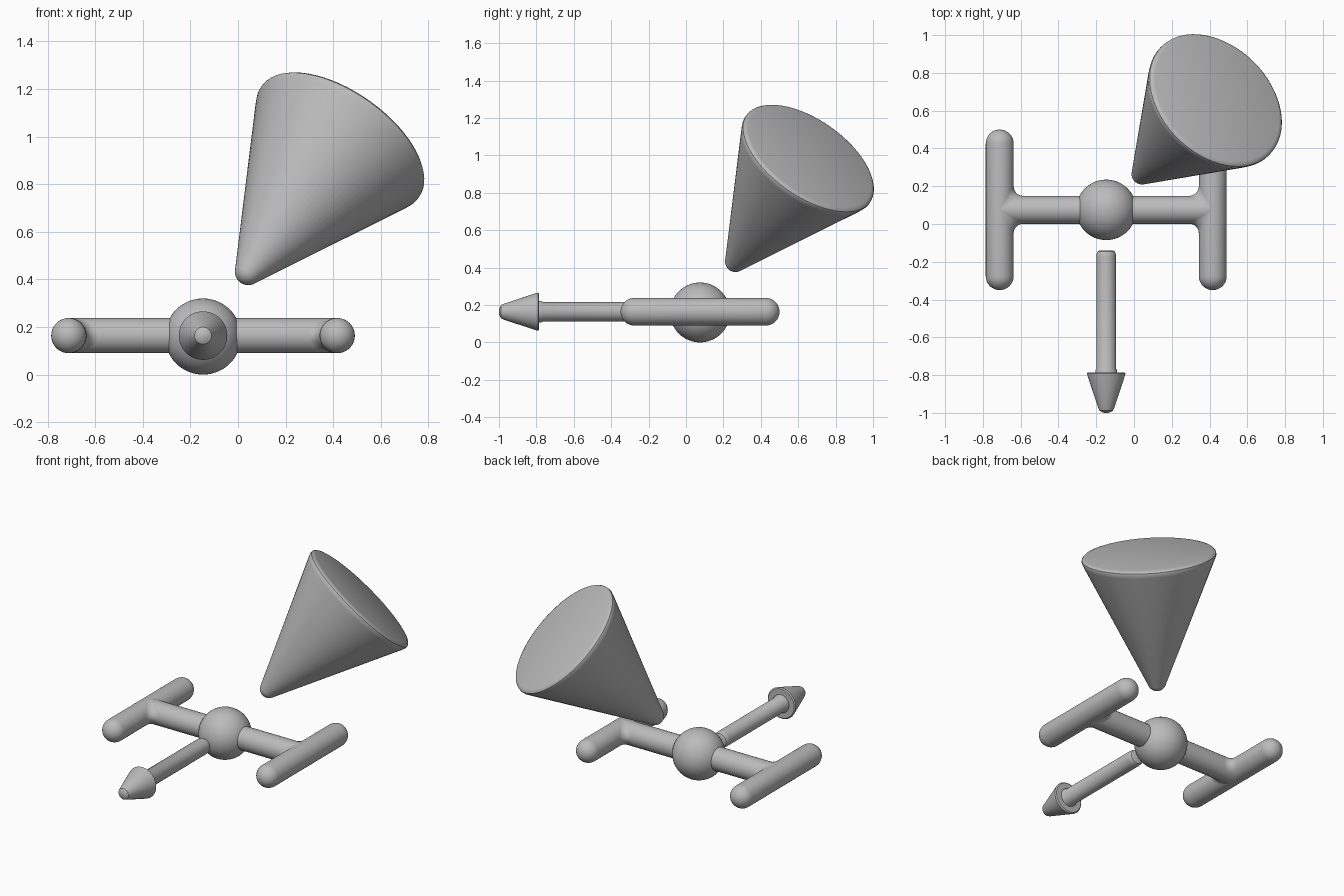
import bpy, bmesh
from math import sin, cos, pi, radians
from mathutils import Vector

if "Cube" in bpy.data.objects:
    bpy.data.objects.remove(bpy.data.objects["Cube"])

CX, CY, CZ = -0.147, 0.075, 0.164     # middle of the ball
R = 0.074                             # tube radius
grey = bpy.data.materials.new("grey")
grey.diffuse_color = (0.5, 0.5, 0.5, 1)
grey.use_nodes = True
grey.node_tree.nodes["Principled BSDF"].inputs["Base Color"].default_value = grey.diffuse_color


def finish(name, bm, angle=35):
    bmesh.ops.recalc_face_normals(bm, faces=bm.faces[:])
    me = bpy.data.meshes.new(name)
    bm.to_mesh(me)
    bm.free()
    me.materials.append(grey)
    ob = bpy.data.objects.new(name, me)
    bpy.context.collection.objects.link(ob)
    bpy.ops.object.select_all(action='DESELECT')
    ob.select_set(True)
    bpy.context.view_layer.objects.active = ob
    bpy.ops.object.shade_smooth_by_angle(angle=radians(angle))
    return ob


def lathe(name, profile, origin, axis, n=48):
    """Revolve (radius, distance) points about an axis."""
    bm = bmesh.new()
    rings = []
    for r, s in profile:
        if r < 1e-5:
            rings.append([bm.verts.new((0, 0, s))] * n)
        else:
            rings.append([bm.verts.new((r * cos(2 * pi * i / n), r * sin(2 * pi * i / n), s))
                          for i in range(n)])
    for a, b in zip(rings, rings[1:]):
        for i in range(n):
            j = (i + 1) % n
            bm.faces.new(list(dict.fromkeys((a[i], a[j], b[j], b[i]))))
    rot = Vector((0, 0, 1)).rotation_difference(Vector(axis))
    for v in bm.verts:
        v.co = rot @ v.co + Vector(origin)
    return finish(name, bm)


def arc(r, s, a0, a1, n):
    """Arc of radius r round (0, s); angle 0 is outwards, 90 is forwards."""
    return [(r * cos(radians(a0 + (a1 - a0) * i / n)),
             s + r * sin(radians(a0 + (a1 - a0) * i / n))) for i in range(n + 1)]


def fillet(name, x, sx, sy, f=0.05):
    """Soft inside corner where an arm meets its cross bar."""
    bm = bmesh.new()
    loops = []
    for k in range(1, 24):
        t = -pi / 2 + pi * k / 24
        w, z = R * cos(t), R * sin(t)
        g = f * cos(t)
        pts = [(0, 0)] + [(w + g + g * cos(pi + pi / 2 * i / 8), w + g + g * sin(pi + pi / 2 * i / 8))
                          for i in range(9)]
        loops.append([bm.verts.new((x + sx * px, CY + sy * py, CZ + z)) for px, py in pts])
    for a, b in zip(loops, loops[1:]):
        for i in range(10):
            j = (i + 1) % 10
            bm.faces.new((a[i], a[j], b[j], b[i]))
    bm.faces.new(loops[0])
    bm.faces.new(loops[-1])
    finish(name, bm)


# central ball
bm = bmesh.new()
bmesh.ops.create_uvsphere(bm, u_segments=48, v_segments=32, radius=0.16)
bmesh.ops.translate(bm, verts=bm.verts[:], vec=(CX, CY, 0.16))
finish("ball", bm)

# arms, round-ended cross bars and their soft corners
for side, sx in (("left", -1), ("right", 1)):
    x = CX + sx * 0.564
    lathe(side + "_arm", [(0, 0), (R, 0), (R, 0.564), (0, 0.564)], (CX, CY, CZ), (sx, 0, 0))
    lathe(side + "_cross_bar", arc(R, 0, -90, 0, 8) + arc(R, 0.702, 0, 90, 8),
          (x, -0.276, CZ), (0, 1, 0))
    for end, sy in (("front", -1), ("back", 1)):
        fillet(f"{side}_{end}_corner", x, -sx, sy)

# arrow pointing to the front
lathe("arrow_shaft", [(0, 0.14), (0.035, 0.14), (0.045, 0.145), (0.05, 0.155), (0.052, 0.175),
                      (0.052, 0.765), (0.058, 0.775), (0.058, 0.80), (0, 0.80)],
      (CX, 0, CZ), (0, -1, 0))
lathe("arrow_head", [(0, 0.785), (0.095, 0.785), (0.102, 0.791), (0.100, 0.80), (0.042, 0.975),
                     (0.036, 0.988), (0.017, 0.999), (0, 1.0)],
      (CX, 0, CZ), (0, -1, 0))

# big tilted cone with a rounded tip and rim
lathe("cone", arc(0.056, 0, -90, -25, 6) + [(0.397, 0.748), (0.405, 0.768), (0.404, 0.780),
      (0.396, 0.789), (0.380, 0.794), (0, 0.796)],
      (0.043, 0.265, 0.432), (0.5, 0.5, 0.7071), n=64)
